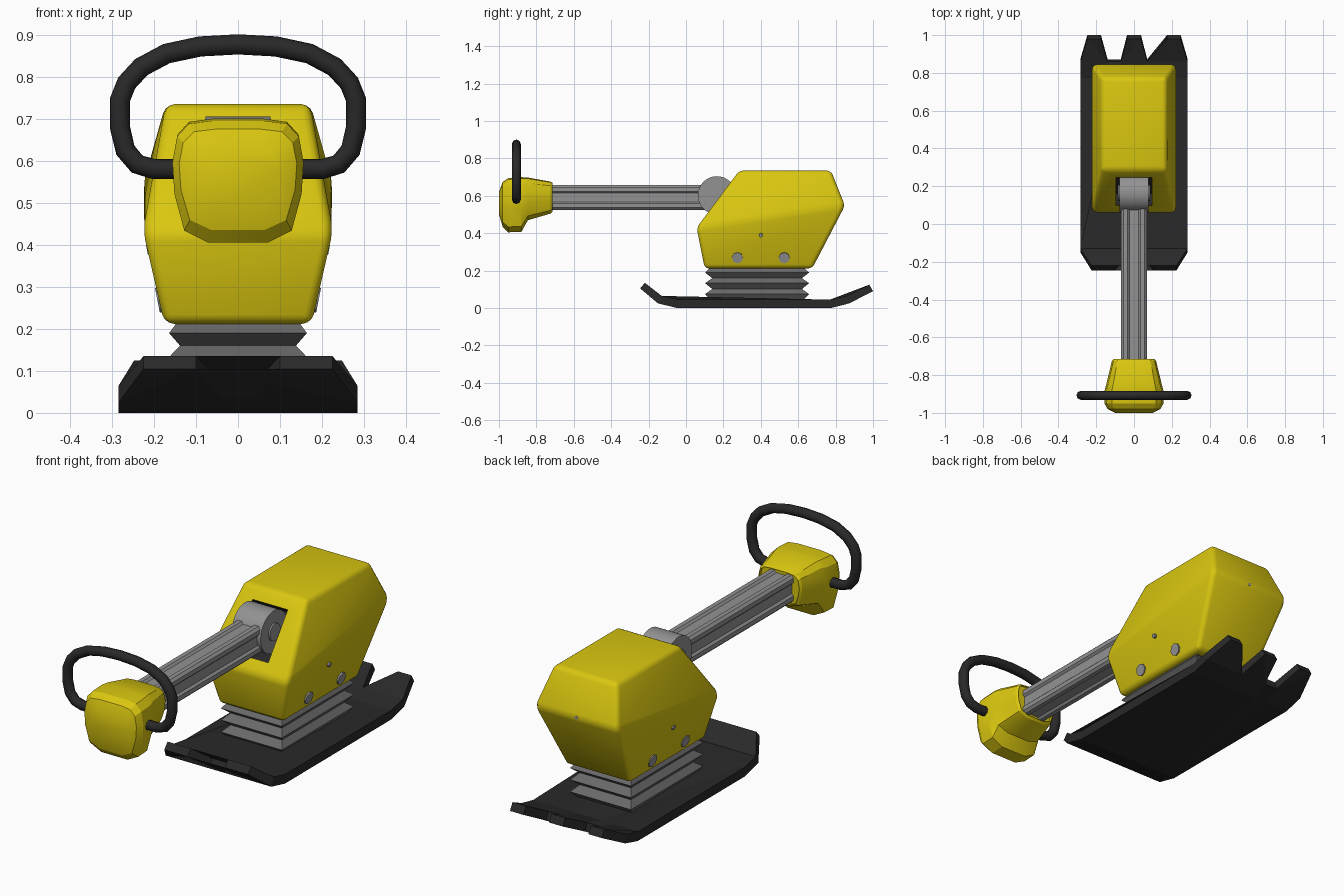
import bpy, bmesh, math
from mathutils import Vector

if "Cube" in bpy.data.objects:
    bpy.data.objects.remove(bpy.data.objects["Cube"])


def material(name, rgb):
    m = bpy.data.materials.new(name)
    m.diffuse_color = (*rgb, 1)
    m.use_nodes = True
    m.node_tree.nodes["Principled BSDF"].inputs["Base Color"].default_value = m.diffuse_color
    return m


YELLOW = material("yellow paint", (0.70, 0.57, 0.005))
BLACK = material("black rubber", (0.022, 0.022, 0.022))
STEEL = material("light steel", (0.29, 0.29, 0.29))
GREY = material("bellows grey", (0.14, 0.14, 0.14))


def finish(name, bm, *mats, angle=None):
    bmesh.ops.recalc_face_normals(bm, faces=bm.faces)
    me = bpy.data.meshes.new(name)
    bm.to_mesh(me)
    bm.free()
    ob = bpy.data.objects.new(name, me)
    bpy.context.collection.objects.link(ob)
    for m in mats:
        me.materials.append(m)
    if angle:
        bpy.ops.object.select_all(action='DESELECT')
        ob.select_set(True)
        bpy.context.view_layer.objects.active = ob
        bpy.ops.object.shade_smooth_by_angle(angle=math.radians(angle))
    return ob


def loft(rings):
    """Skin closed rings of equal count and cap both ends."""
    bm = bmesh.new()
    rows = [[bm.verts.new(p) for p in r] for r in rings]
    n = len(rows[0])
    for a, b in zip(rows, rows[1:]):
        for i in range(n):
            j = (i + 1) % n
            bm.faces.new((a[i], a[j], b[j], b[i]))
    caps = [bm.faces.new(rows[0]), bm.faces.new(rows[-1])]
    return bm, caps


def rod(name, centre, axis, radius, length, mat, sides=24, angle=30):
    bm = bmesh.new()
    bmesh.ops.create_cone(bm, cap_ends=True, segments=sides, radius1=radius,
                          radius2=radius, depth=length)
    ob = finish(name, bm, mat, angle=angle)
    ob.rotation_euler = Vector(axis).to_track_quat('Z', 'Y').to_euler()
    ob.location = centre
    return ob


# Base plate: toothed outline bent up at both ends
half = [(0.04, -0.14), (0.10, -0.22), (0.225, -0.22), (0.284, -0.13), (0.284, 0.86),
        (0.247, 0.98), (0.175, 0.98), (0.14, 0.86), (0.07, 0.86), (0.037, 0.98)]
outline = half + [(-x, y) for x, y in reversed(half)]
# stations: top y, top z, bottom y, bottom z
bend = [(-0.22, 0.135, -0.245, 0.105), (-0.13, 0.065, -0.15, 0.025),
        (-0.04, 0.045, -0.045, 0), (0.77, 0.045, 0.775, 0),
        (0.86, 0.065, 0.872, 0.025), (0.98, 0.125, 1.0, 0.09)]


def bent(y, k):
    for a, b in zip(bend, bend[1:]):
        if y <= b[0] + 1e-4:
            break
    t = (y - a[0]) / (b[0] - a[0])
    return [a[i] + (b[i] - a[i]) * t for i in (k, k + 1)]


bm = bmesh.new()
bm.faces.new([bm.verts.new((x, y, 0)) for x, y in outline])
bmesh.ops.triangulate(bm, faces=bm.faces[:])
for s in bend[1:-1]:
    bmesh.ops.bisect_plane(bm, geom=bm.verts[:] + bm.edges[:] + bm.faces[:],
                           plane_co=(0, s[0], 0), plane_no=(0, 1, 0), dist=1e-5)
top = bm.verts[:]
ext = bmesh.ops.extrude_face_region(bm, geom=bm.faces[:], use_keep_orig=True)
low = [v for v in ext["geom"] if isinstance(v, bmesh.types.BMVert)]
for verts, k in ((top, 0), (low, 2)):
    for v in verts:
        v.co.y, v.co.z = bent(v.co.y, k)
bmesh.ops.dissolve_limit(bm, angle_limit=0.01, verts=bm.verts, edges=bm.edges)
finish("base_plate", bm, BLACK)

# Bellows: stacked zigzag rings
rings = []
for z, w in [(0.035, 0), (0.075, 1), (0.102, 0), (0.133, 1), (0.16, 0), (0.19, 1), (0.225, 0)]:
    x, y = 0.138 + 0.026 * w, 0.24 + 0.038 * w
    rings.append([(sx * x, 0.38 + sy * y, z) for sx, sy in ((-1, -1), (1, -1), (1, 1), (-1, 1))])
bm, _ = loft(rings)
finish("bellows", bm, GREY)

# Engine housing: widest at a slanted belt line, softened edges
rings = []
for x, y0, z0, y1, z1 in [(0.175, 0.10, 0.212, 0.675, 0.212), (0.226, 0.057, 0.43, 0.85, 0.548),
                          (0.172, 0.285, 0.735, 0.775, 0.735)]:
    rings.append([(-x, y0, z0), (x, y0, z0), (x, y1, z1), (-x, y1, z1)])
bm, _ = loft(rings)
bmesh.ops.bevel(bm, geom=bm.edges[:], offset=0.022, segments=3, profile=0.5, affect='EDGES')
housing = finish("engine_housing", bm, YELLOW, BLACK, angle=30)

# Pocket cut into the sloped front of the housing
slope = math.atan2(0.305, 0.228)
bm = bmesh.new()
bmesh.ops.create_cube(bm, size=1)
for v in bm.verts:
    v.co = Vector((v.co.x * 0.19, v.co.y * 0.25, v.co.z * 0.16))
for f in bm.faces:
    f.material_index = 1
pocket = finish("pocket_cutter", bm, YELLOW, BLACK)
pocket.rotation_euler.x = slope
pocket.location = (0, 0.172, 0.583)
pocket.hide_render = True
pocket.hide_set(True)
cut = housing.modifiers.new("pocket", 'BOOLEAN')
cut.object = pocket
cut.solver = 'EXACT'

# Hinge between pole and housing
rod("hinge_drum", (0, 0.165, 0.603), (1, 0, 0), 0.102, 0.155, STEEL, 32)
rod("hinge_pin", (0, 0.165, 0.603), (1, 0, 0), 0.042, 0.17, STEEL, 20)

# Pole: square tube with a shallow groove along every side
quarter = [(0.068, -0.024), (0.068, -0.024), (0.068, -0.024)]
side = [(0.058, -0.024), (0.058, 0.024), (0.068, 0.034), (0.068, 0.056), (0.056, 0.068), (0.034, 0.068)]
section = []
for k in range(4):
    c, s = [(1, 0), (0, 1), (-1, 0), (0, -1)][k]
    section += [(c * a - s * b, s * a + c * b) for a, b in side]
bm, _ = loft([[(a, y, 0.591 + b * 0.97) for a, b in section] for y in (-0.75, 0.12)])
finish("pole", bm, STEEL)

# Handle head: rounded sections lofted front to back
shape = [(0.45, 0), (0.82, 0.1), (0.97, 0.4), (1, 0.66), (0.93, 0.87), (0.75, 0.975), (0.4, 1)]
shape += [(-u, v) for u, v in reversed(shape)]
rings = []
for y, z0, z1, w in [(-0.715, 0.515, 0.67, 0.108), (-0.725, 0.505, 0.676, 0.117),
                     (-0.845, 0.47, 0.698, 0.146), (-0.88, 0.408, 0.70, 0.155),
                     (-0.95, 0.405, 0.695, 0.156), (-0.98, 0.435, 0.675, 0.14),
                     (-1.0, 0.50, 0.62, 0.10)]:
    rings.append([(w * u, y, z0 + (z1 - z0) * v) for u, v in shape])
bm, caps = loft(rings)
bmesh.ops.inset_individual(bm, faces=[caps[0]], thickness=0.012)
bmesh.ops.translate(bm, verts=caps[0].verts, vec=(0, -0.015, 0))
finish("handle_head", bm, YELLOW, angle=25)

# Grab bar loop
bar = [(0.13, 0.58), (0.20, 0.58), (0.24, 0.592), (0.268, 0.625), (0.281, 0.68), (0.281, 0.745),
       (0.265, 0.785), (0.23, 0.823), (0.17, 0.855), (0.09, 0.872), (0, 0.877)]
bar += [(-x, z) for x, z in reversed(bar[:-1])]
cu = bpy.data.curves.new("grab_bar", 'CURVE')
cu.dimensions = '3D'
cu.bevel_depth = 0.024
cu.bevel_resolution = 2
cu.use_fill_caps = True
sp = cu.splines.new('POLY')
sp.points.add(len(bar) - 1)
for p, (x, z) in zip(sp.points, bar):
    p.co = (x, -0.907, z, 1)
sp.use_smooth = True
cu.materials.append(BLACK)
bpy.context.collection.objects.link(bpy.data.objects.new("grab_bar", cu))

# Bolts on the housing flanks and the rear stud
for s, label in ((1, "right"), (-1, "left")):
    for i, y in enumerate((0.275, 0.525)):
        rod(f"{label}_bolt_{i + 1}", (s * 0.181, y, 0.27), (s, 0, -0.2), 0.03, 0.022, STEEL, 8)
    rod(f"{label}_stud", (s * 0.207, 0.40, 0.39), (s, 0, -0.2), 0.011, 0.02, STEEL, 8)
rod("rear_stud", (0, 0.835, 0.55), (0, 1, 0), 0.009, 0.02, STEEL, 8)
